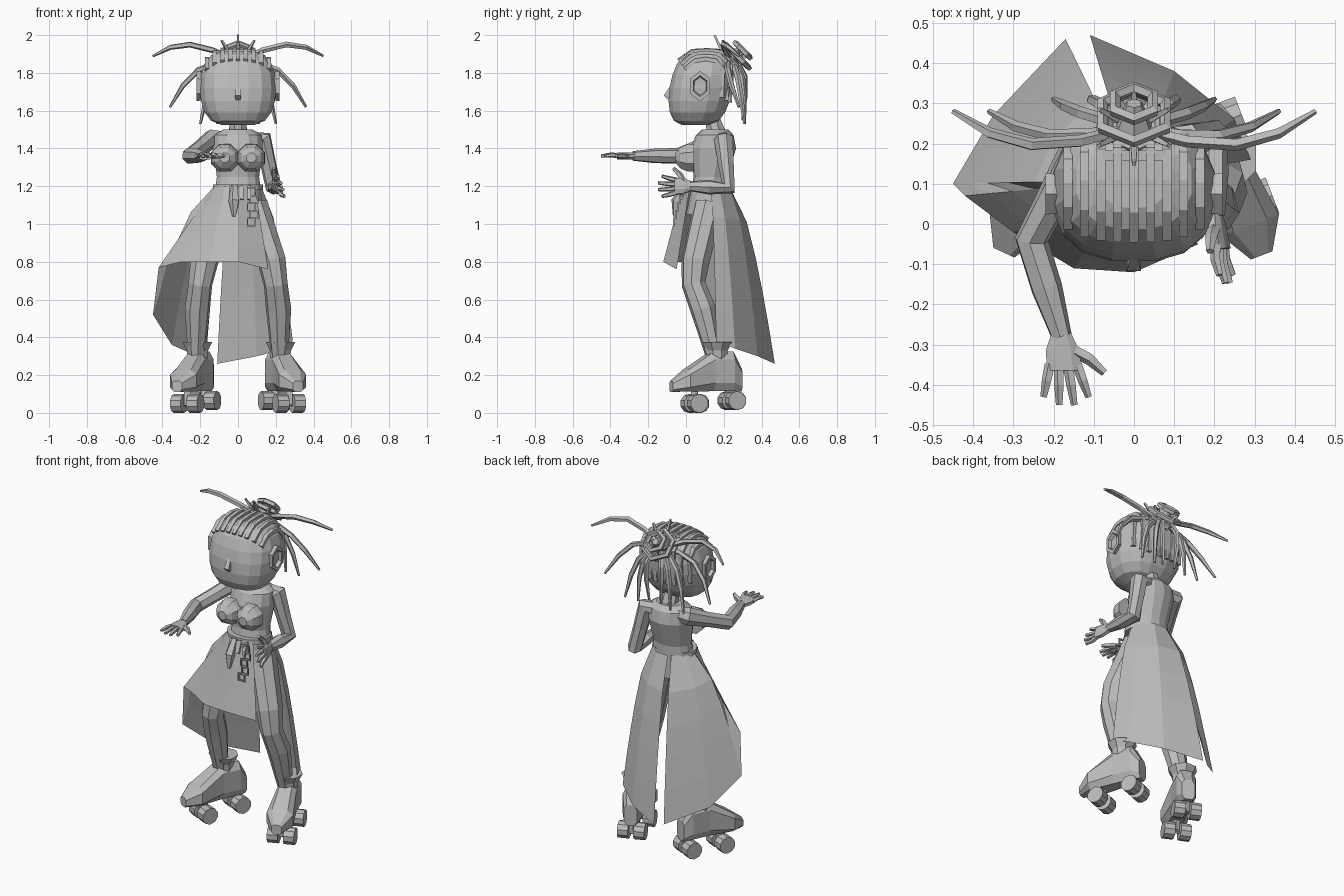
import bpy, bmesh
from math import sin, cos, pi, copysign
from mathutils import Vector

cube = bpy.data.objects.get("Cube")
if cube:
    bpy.data.objects.remove(cube)

X, Y, Z = Vector((1, 0, 0)), Vector((0, 1, 0)), Vector((0, 0, 1))
SIDES = ((1, "left"), (-1, "right"))

grey = bpy.data.materials.new("plain_grey")
grey.use_nodes = True
grey.diffuse_color = (0.5, 0.5, 0.5, 1)
grey.node_tree.nodes["Principled BSDF"].inputs["Base Color"].default_value = grey.diffuse_color


def ring(center, a, b, count=8, power=1.0):
    """Closed oval spanned by two half-axes; a power under one is boxier."""
    def curve(v):
        return copysign(abs(v) ** power, v)
    angles = [2 * pi * (k + .5) / count for k in range(count)]
    return [Vector(center) + a * curve(cos(t)) + b * curve(sin(t)) for t in angles]


def loft(name, rings, wrap=True, loop=False):
    """Skin equal-length rings with quads; open strips stay uncapped."""
    bm = bmesh.new()
    rows = [[bm.verts.new(p) for p in r] for r in rings]
    count = len(rows[0])
    pairs = list(zip(rows, rows[1:]))
    if loop:
        pairs.append((rows[-1], rows[0]))
    for low, high in pairs:
        for i in range(count if wrap else count - 1):
            j = (i + 1) % count
            bm.faces.new((low[i], low[j], high[j], high[i]))
    if wrap and not loop:
        bm.faces.new(rows[0][::-1])
        bm.faces.new(rows[-1])
    bmesh.ops.recalc_face_normals(bm, faces=bm.faces)
    mesh = bpy.data.meshes.new(name)
    bm.to_mesh(mesh)
    bm.free()
    mesh.materials.append(grey)
    bpy.context.collection.objects.link(bpy.data.objects.new(name, mesh))


def tube(name, points, radii, sides=6, loop=False):
    """Tapered limb, strand or link along a path."""
    points = [Vector(p) for p in points]
    count = len(points)
    if isinstance(radii, float):
        radii = [radii] * count
    rings, turn, last = [], None, None
    for i, p in enumerate(points):
        before = points[i - 1] if i or loop else p
        after = points[(i + 1) % count] if i < count - 1 or loop else p
        tangent = (after - before).normalized()
        turn = last.rotation_difference(tangent) @ turn if last else tangent.to_track_quat('Z', 'Y')
        last = tangent
        rings.append(ring(p, turn @ X * radii[i], turn @ Y * radii[i], sides))
    loft(name, rings, loop=loop)


def bowed(start, end, bow, steps=4):
    """Path from start to end, pushed sideways in the middle."""
    start, end = Vector(start), Vector(end)
    return [start.lerp(end, k / steps) + bow * sin(pi * k / steps) for k in range(steps + 1)]


# Head: a boxy ellipsoid whose chin sits forward of the crown
HEAD = Vector((0, .08, 1.72))
HEAD_W, HEAD_D, HEAD_H, CROWN_SHIFT = .205, .17, .2, .03
head_rings = []
for k in range(9):
    tilt = 1.4 * (k - 4) / 4
    spread = cos(tilt) ** .5
    middle = HEAD + sin(tilt) * (Z * HEAD_H + Y * CROWN_SHIFT)
    head_rings.append(ring(middle, X * HEAD_W * spread, Y * HEAD_D * spread, 16, .8))
loft("head", head_rings)
tube("nose", [(0, -.07, 1.74), (0, -.1, 1.68), (0, -.07, 1.65)], [.01, .024, .015], 4)
tube("neck", [(0, .17, 1.44), (0, .14, 1.56)], [.06, .042], 8)

# Torso
sections = ((1.05, .14, .11), (1.25, .115, .09), (1.4, .135, .12), (1.47, .13, .1), (1.5, .08, .07))
loft("torso", [ring((0, .11 + (z - 1.05) / 10, z), X * w, Y * d, 14) for z, w, d in sections])

for side, label in SIDES:
    # Bust and hexagonal ear
    bust = []
    for k in range(4):
        bend = .35 + k * .45
        size = .08 * sin(bend)
        bust.append(ring((side * .07, .03 - .09 * cos(bend), 1.35), X * size, Z * size))
    loft(label + "_bust", bust)
    loft(label + "_ear", [ring((side * out, .075, 1.73), Y * .06 * size, Z * .08 * size, 6)
                          for out, size in ((.18, .9), (.22, 1), (.22, .7), (.2, .6))])
    # Leg
    tube(label + "_leg", [(side * x, y, z) for x, y, z in
                          ((.08, .12, 1.1), (.18, .05, .8), (.2, .04, .68), (.215, .09, .55), (.22, .15, .3))],
         [.08, .076, .064, .068, .045], 8)


# Skirt: cloth columns fall from the waist, the longer ones billowing out
def skirt(name, hem):
    columns = []
    waist = Vector((0, .11, 1.2))
    for corner in hem:
        bottom = Vector(corner)
        out = bottom - waist
        out.z = 0
        top = waist + out.normalized() * .125
        bulge = 1 if bottom.z > .7 else .6
        column = []
        for k in range(6):
            t = k / 5
            p = top.lerp(bottom, t ** bulge)
            p.z = top.z + (bottom.z - top.z) * t
            column.append(p)
        columns.append(column)
    loft(name, columns, wrap=False)


skirt("skirt_front_and_right", [(.16, -.05, .76), (0, -.12, .8), (-.15, -.11, .8), (-.3, -.02, .8),
                                (-.42, .07, .77), (-.45, .1, .52), (-.35, .27, .36), (-.17, .46, .28)])
skirt("skirt_back_left", [(.29, .16, .38), (.25, .26, .34), (.1, .38, .3), (-.11, .47, .26)])
loft("waistband", [ring((0, .11, z), X * .135, Y * .11, 14) for z in (1.18, 1.21)])

# Belt pouch and a dangling chain of square links
tube("belt_pouch", [(-.02, 0, 1.2), (-.02, -.05, 1.12), (-.02, -.06, 1.04)], [.02, .03, .01], 5)
for x in (-.04, .02, .06):
    tube("belt_tag", [(x, 0, 1.2), (x, -.03, 1.13)], .012, 4)
for k in range(5):
    spot = Vector((.07 + .015 * (k % 2), -.02 - k / 90, 1.17 - k / 25))
    tube("chain_link", ring(spot, X * .028, Z * .028, 4), .007, 4, loop=True)


# Roller boots: foot lofted heel to toe, flared cuff, two wheel pairs
def boot(label, x, heading):
    forward = (X * heading - Y).normalized()
    across = forward.cross(Z)

    def at(along, out, height):
        return Vector((x, .165, height)) + forward * along + across * out

    foot = []
    for along, width, top in ((-.13, .04, .24), (-.08, .06, .33), (.03, .06, .33), (.18, .08, .23), (.26, .03, .17)):
        sole = .11
        foot.append(ring(at(along, 0, (top + sole) / 2), across * width, Z * (top - sole) / 2, 8, .6))
    loft(label + "_boot", foot)
    tube(label + "_boot_cuff", [at(0, 0, .28), at(0, 0, .33), at(0, 0, .375)], [.055, .06, .085], 8)
    for along, height in ((.13, .05), (-.085, .065)):
        tube(label + "_truck", [at(along, 0, .05), at(along, 0, .14)], .025, 4)
        tube(label + "_axle", [at(along, -.07, height), at(along, .07, height)], .014)
        for side in (-1, 1):
            tube(label + "_wheel", [at(along, side * .016, height), at(along, side * .078, height)], .05, 10)


boot("left", .225, .38)
boot("right", -.215, -.46)


# Arm through shoulder and elbow, flat palm, four fanned fingers and a thumb
def arm(label, shoulder, elbow, wrist, aim, thumbward):
    shoulder, elbow, wrist = Vector(shoulder), Vector(elbow), Vector(wrist)
    chest = Vector((shoulder.x / 2, shoulder.y, shoulder.z))
    path = [chest, shoulder, shoulder.lerp(elbow, .5), elbow, elbow.lerp(wrist, .5), wrist]
    tube(label + "_arm", path, [.04, .052, .043, .043, .04, .026], 7)
    aim, thumbward = aim.normalized(), thumbward.normalized()
    palm_up = aim.cross(thumbward)
    loft(label + "_palm", [ring(wrist + aim * along, thumbward * width, palm_up * .02, 8, .8)
                           for along, width in ((-.01, .025), (.035, .045), (.085, .045))])
    for k in range(4):
        fan = (k - 1.5) / 1.5
        knuckle = wrist + aim * .07 + thumbward * fan * .034
        tip = wrist + aim * (.18 - abs(fan) * .03) + thumbward * fan * .056
        tube(label + "_finger", bowed(knuckle, tip, palm_up * .006, 2), [.014, .013, .009], 5)
    thumb_tip = wrist + aim * .09 + thumbward * .1
    tube(label + "_thumb", bowed(wrist + aim * .02, thumb_tip, thumbward * .015, 2), [.018, .016, .01], 5)


arm("left", (.13, .2, 1.45), (.19, .225, 1.19), (.2, .02, 1.2), X * .2 - Y, Z - X * .3)
arm("right", (-.14, .18, 1.45), (-.255, -.04, 1.36), (-.18, -.28, 1.36), X * .08 - Y, X)


# Braided rows follow the skull from the hairline down to the nape
def scalp(x, y, up=1):
    reach = (abs(x) ** 2.5 + abs(y) ** 2.5) ** .4
    height = up * max(0, 1 - reach ** 4) ** .5
    return HEAD + X * HEAD_W * x + Y * (HEAD_D * y + CROWN_SHIFT * height) + Z * HEAD_H * height


for k in range(-4, 5):
    x = k / 5
    limit = (1 - abs(x) ** 2.5) ** .4
    row = [scalp(x, limit * y) for y in (-.83, -.45, 0, .45, .83)]
    tube("braid_row", row + [scalp(x, limit * .96, -1)], .016, 4)

# Bun of tilted six-sided coils around a knot
bun = Vector((0, .24, 1.86))
for size, lift in ((.09, .03), (.075, 0), (.055, .06)):
    coil = ring(bun + (Y + Z) * lift, X * size, (Y - Z) * size * .7, 6)
    tube("bun_coil", coil, .016, 5, loop=True)
tube("bun_knot", [bun - Y * .04 - Z * .04, bun + Z * .02, bun + (Y + Z) * .06], [.055, .05, .02])
tube("bun_band", [bun + Z * .05 - Y * .07 - X * .08, bun + Z * .05 - Y * .07 + X * .08], .018, 4)

# Loose braids sweep out and hang to both sides
for side, label in SIDES:
    for x, y, z in ((.45, .28, 1.89), (.36, .28, 1.62), (.2, .31, 1.53), (.11, .31, 1.53), (.04, .3, 1.55)):
        bow = X * side * .03 + Y * (.05 - x / 4) + Z * .075
        tube(label + "_loose_braid", bowed(bun, (side * x, y, z), bow), [.014, .016, .016, .014, .007], 5)

# Short tips standing out of the bun, the front one tallest
for k in range(6):
    turn = k * pi / 3
    lean = X * sin(turn) * .1 - Y * cos(turn) * .09
    tube("bun_tip", [bun + lean / 4, bun + lean + Z * (.085 + .055 * cos(turn))], [.015, .007], 4)
